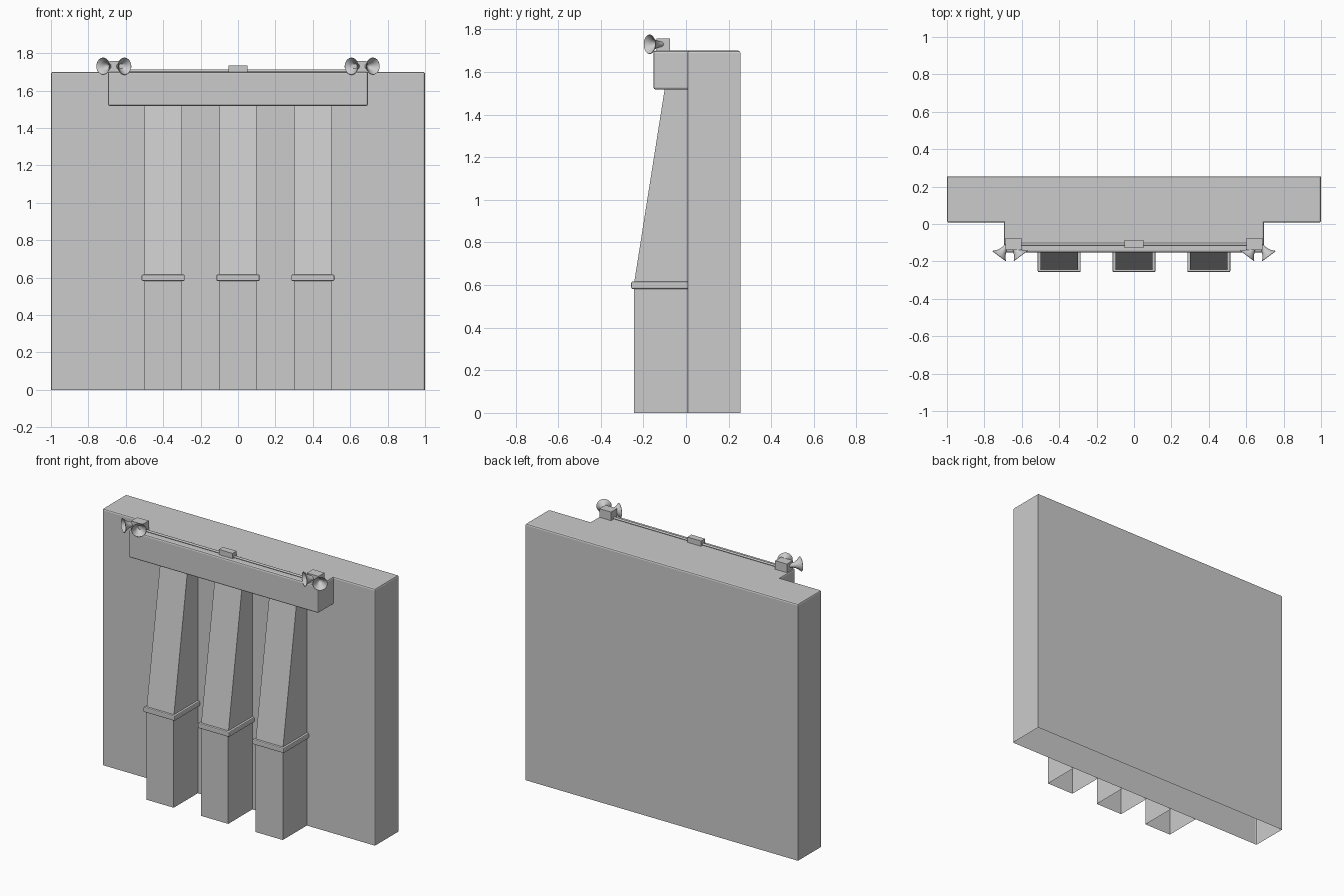
import bpy, bmesh, math
from mathutils import Vector

if "Cube" in bpy.data.objects:
    bpy.data.objects.remove(bpy.data.objects["Cube"])


def finish(bm, name, smooth=False):
    bmesh.ops.recalc_face_normals(bm, faces=bm.faces)
    me = bpy.data.meshes.new(name)
    bm.to_mesh(me)
    bm.free()
    ob = bpy.data.objects.new(name, me)
    bpy.context.collection.objects.link(ob)
    if smooth:
        bpy.ops.object.select_all(action='DESELECT')
        ob.select_set(True)
        bpy.context.view_layer.objects.active = ob
        bpy.ops.object.shade_smooth_by_angle(angle=math.radians(40))
    return ob


def box(name, x0, x1, y0, y1, z0, z1, bevel=0.0):
    bm = bmesh.new()
    bmesh.ops.create_cube(bm, size=1)
    for v in bm.verts:
        v.co = ((x0 + x1) / 2 + v.co.x * (x1 - x0),
                (y0 + y1) / 2 + v.co.y * (y1 - y0),
                (z0 + z1) / 2 + v.co.z * (z1 - z0))
    if bevel:
        bmesh.ops.bevel(bm, geom=bm.edges[:], offset=bevel, segments=2,
                        profile=0.5, affect='EDGES')
    return finish(bm, name)


def lathe(name, profile, origin, axis, sides):
    # rings of (radius, height) swept round an axis
    rot = Vector((0, 0, 1)).rotation_difference(Vector(axis).normalized())
    bm = bmesh.new()
    rings = []
    for r, h in profile:
        rings.append([bm.verts.new(Vector(origin) + rot @ Vector(
            (r * math.cos(2 * math.pi * i / sides), r * math.sin(2 * math.pi * i / sides), h)))
            for i in range(sides)])
    for a, b in zip(rings, rings[1:]):
        for i in range(sides):
            j = (i + 1) % sides
            bm.faces.new((a[i], a[j], b[j], b[i]))
    bm.faces.new(rings[0])
    bm.faces.new(rings[-1])
    return finish(bm, name, True)


# wall slab with projecting head block, open underneath
W, H, F, B = 1.0, 0.695, 0.007, 0.255
HF, ZB, ZT = -0.153, 1.518, 1.70
bm = bmesh.new()
pts = {}


def v(x, y, z):
    if (x, y, z) not in pts:
        pts[(x, y, z)] = bm.verts.new((x, y, z))
    return pts[(x, y, z)]


def face(*co):
    bm.faces.new([v(*c) for c in co])


face((-W, B, 0), (W, B, 0), (W, B, ZT), (-W, B, ZT))
face((-W, F, 0), (W, F, 0), (W, F, ZT), (H, F, ZT), (H, F, ZB),
     (-H, F, ZB), (-H, F, ZT), (-W, F, ZT))
face((-W, B, ZT), (-W, F, ZT), (-H, F, ZT), (-H, HF, ZT),
     (H, HF, ZT), (H, F, ZT), (W, F, ZT), (W, B, ZT))
face((-H, HF, ZB), (H, HF, ZB), (H, HF, ZT), (-H, HF, ZT))
face((-H, HF, ZB), (H, HF, ZB), (H, F, ZB), (-H, F, ZB))
for s in (-1, 1):
    face((s * W, F, 0), (s * W, B, 0), (s * W, B, ZT), (s * W, F, ZT))
    face((s * H, HF, ZB), (s * H, F, ZB), (s * H, F, ZT), (s * H, HF, ZT))
bmesh.ops.recalc_face_normals(bm, faces=bm.faces)
sharp = []
for e in bm.edges:
    a, b = e.verts
    back_corner = a.co.y > 0.2 and b.co.y > 0.2 and abs(a.co.z - b.co.z) > 0.1
    if len(e.link_faces) == 2 and e.is_convex and not back_corner:
        sharp.append(e)
bmesh.ops.bevel(bm, geom=sharp, offset=0.01, segments=2, profile=0.5, affect='EDGES')
finish(bm, "wall")

# three tapering buttresses, open underneath, each with a collar
side = [(F, 0), (-0.245, 0), (-0.245, 0.6), (-0.1, 1.52), (F, 1.52)]
for n, cx in enumerate((-0.4, 0, 0.4)):
    bm = bmesh.new()
    left = [bm.verts.new((cx - 0.1, y, z)) for y, z in side]
    right = [bm.verts.new((cx + 0.1, y, z)) for y, z in side]
    bm.faces.new(left)
    bm.faces.new(right)
    for i in range(1, 4):
        bm.faces.new((left[i], left[i + 1], right[i + 1], right[i]))
    finish(bm, f"buttress_{n}")
    box(f"collar_{n}", cx - 0.115, cx + 0.115, -0.257, F + 0.005, 0.582, 0.616, 0.006)

# cable conduit and junction box on the head
lathe("conduit", [(0.007, 0), (0.007, 1.22)], (-0.61, -0.108, 1.706), (1, 0, 0), 12)
box("junction_box", -0.05, 0.05, -0.128, -0.086, 1.698, 1.735)

# paired horn loudspeakers on mounting boxes at both ends
horn = [(0.012, -0.005), (0.014, 0.022), (0.019, 0.042), (0.029, 0.06), (0.043, 0.076),
        (0.046, 0.078), (0.044, 0.08), (0.036, 0.072), (0.022, 0.056), (0.012, 0.038),
        (0.004, 0.034)]
for s in (-1, 1):
    tag = "left" if s < 0 else "right"
    xs = sorted((s * 0.602, s * 0.687))
    box(f"speaker_mount_{tag}", xs[0], xs[1], -0.138, -0.075, 1.699, 1.757)
    for d in (-1, 1):
        where = "outer" if d == s else "inner"
        lathe(f"horn_{tag}_{where}", horn,
              (s * 0.664 + d * 0.01, -0.108, 1.73), (d * 0.6, -0.8, 0), 24)
